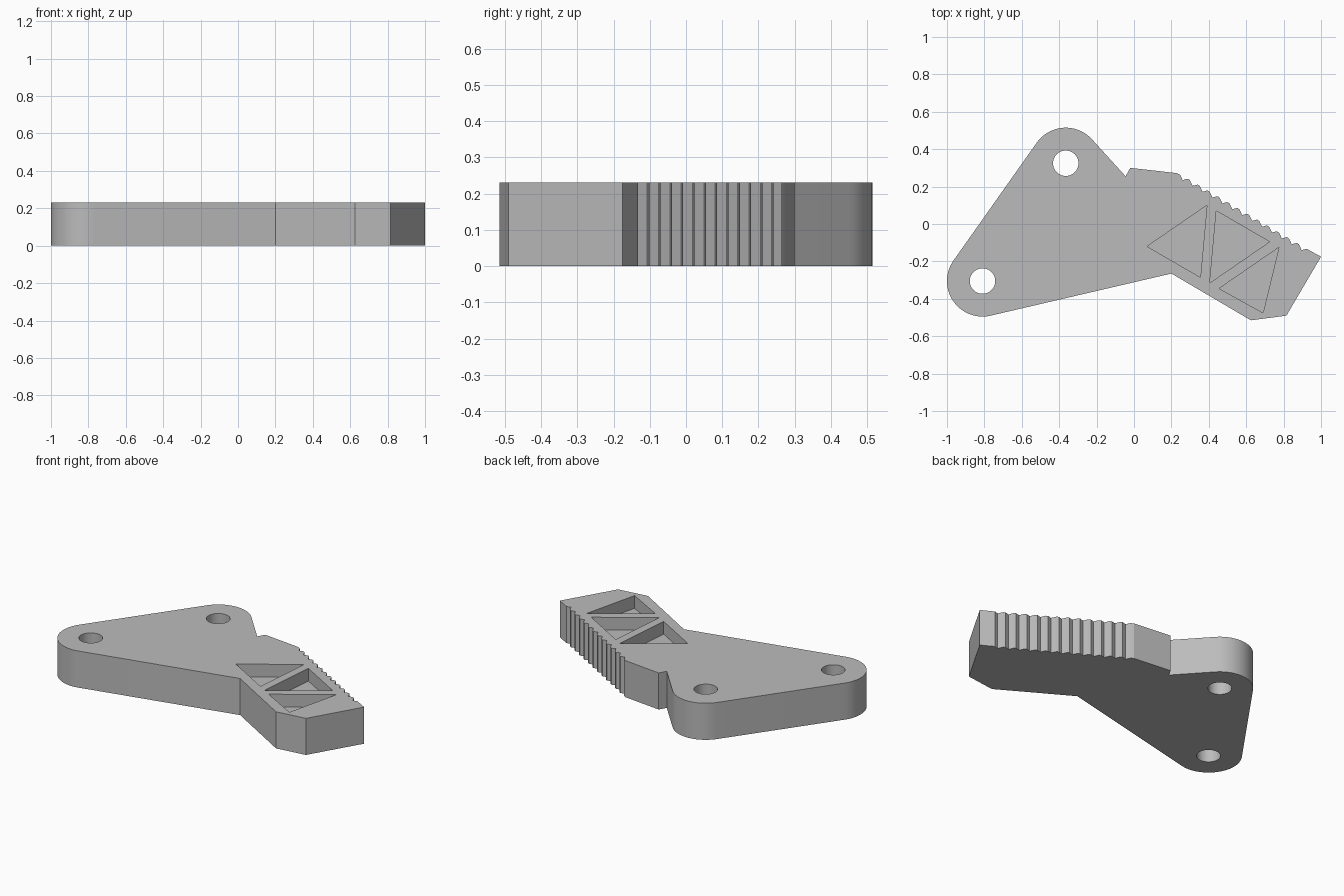
import bpy, bmesh, math
from mathutils import Vector

HEIGHT = 0.23
POCKET_FLOOR = 0.15
LOBE_R, HOLE_R = 0.19, 0.068
LOBES = [Vector((-0.365, 0.325)), Vector((-0.81, -0.305))]

if "Cube" in bpy.data.objects:
    bpy.data.objects.remove(bpy.data.objects["Cube"])

grey = bpy.data.materials.new("plain_grey")
grey.use_nodes = True
grey.diffuse_color = (0.5, 0.5, 0.5, 1)
grey.node_tree.nodes["Principled BSDF"].inputs["Base Color"].default_value = (0.5, 0.5, 0.5, 1)


def arc(center, radius, start, end, steps):
    """Points on an arc, angles in degrees."""
    angles = [math.radians(start + (end - start) * i / steps) for i in range(steps + 1)]
    return [center + radius * Vector((math.cos(a), math.sin(a))) for a in angles]


def prism(name, points, bottom, top):
    """Extrude a flat outline between two heights."""
    bm = bmesh.new()
    face = bm.faces.new([bm.verts.new((p[0], p[1], bottom)) for p in points])
    side = bmesh.ops.extrude_face_region(bm, geom=[face])["geom"]
    moved = [v for v in side if isinstance(v, bmesh.types.BMVert)]
    bmesh.ops.translate(bm, verts=moved, vec=(0, 0, top - bottom))
    bmesh.ops.recalc_face_normals(bm, faces=bm.faces)
    mesh = bpy.data.meshes.new(name)
    bm.to_mesh(mesh)
    bm.free()
    mesh.materials.append(grey)
    obj = bpy.data.objects.new(name, mesh)
    bpy.context.collection.objects.link(obj)
    return obj


# Outline, counter-clockwise: angled arm end, toothed edge, notch, two round lobes
outline = [(0.2, -0.265), (0.625, -0.515), (0.815, -0.49), (1.0, -0.175)]

# Saw teeth, run from the arm tip back towards the notch
PITCH = Vector((0.053, -0.0312))
first_valley = Vector((0.26, 0.235))
for i in reversed(range(13)):
    valley = first_valley + i * PITCH
    outline.append(valley + Vector((0.027, 0.007)))
    outline.append(valley)
    if i:
        outline.append(valley + Vector((-0.014, 0.031)))
outline += [(0.247, 0.262), (0.23, 0.272), (-0.02, 0.3), (-0.045, 0.255)]

outline += arc(LOBES[0], LOBE_R, 41, 144.8, 18)
outline += arc(LOBES[1], LOBE_R, 144.8, 283.4, 24)
plate = prism("toothed_lever_plate", outline, 0, HEIGHT)

# Pivot holes go through; triangular pockets keep a floor
cutters = [prism("pivot_hole_cutter", arc(c, HOLE_R, 0, 352.5, 47), -0.1, HEIGHT + 0.1)
           for c in LOBES]
pockets = [
    [(0.07, -0.12), (0.355, -0.285), (0.39, 0.10)],
    [(0.44, 0.07), (0.405, -0.315), (0.725, -0.095)],
    [(0.775, -0.125), (0.455, -0.345), (0.69, -0.475)],
]
cutters += [prism("pocket_cutter", p, POCKET_FLOOR, HEIGHT + 0.1) for p in pockets]

for cutter in cutters:
    cutter.hide_render = True
    cut = plate.modifiers.new("cut", "BOOLEAN")
    cut.operation = "DIFFERENCE"
    cut.solver = "EXACT"
    cut.object = cutter

# Bake the cuts and shade the round walls smooth
bpy.ops.object.select_all(action="DESELECT")
plate.select_set(True)
bpy.context.view_layer.objects.active = plate
for modifier in list(plate.modifiers):
    bpy.ops.object.modifier_apply(modifier=modifier.name)
for cutter in cutters:
    bpy.data.objects.remove(cutter)
bpy.ops.object.shade_smooth_by_angle(angle=math.radians(20))
